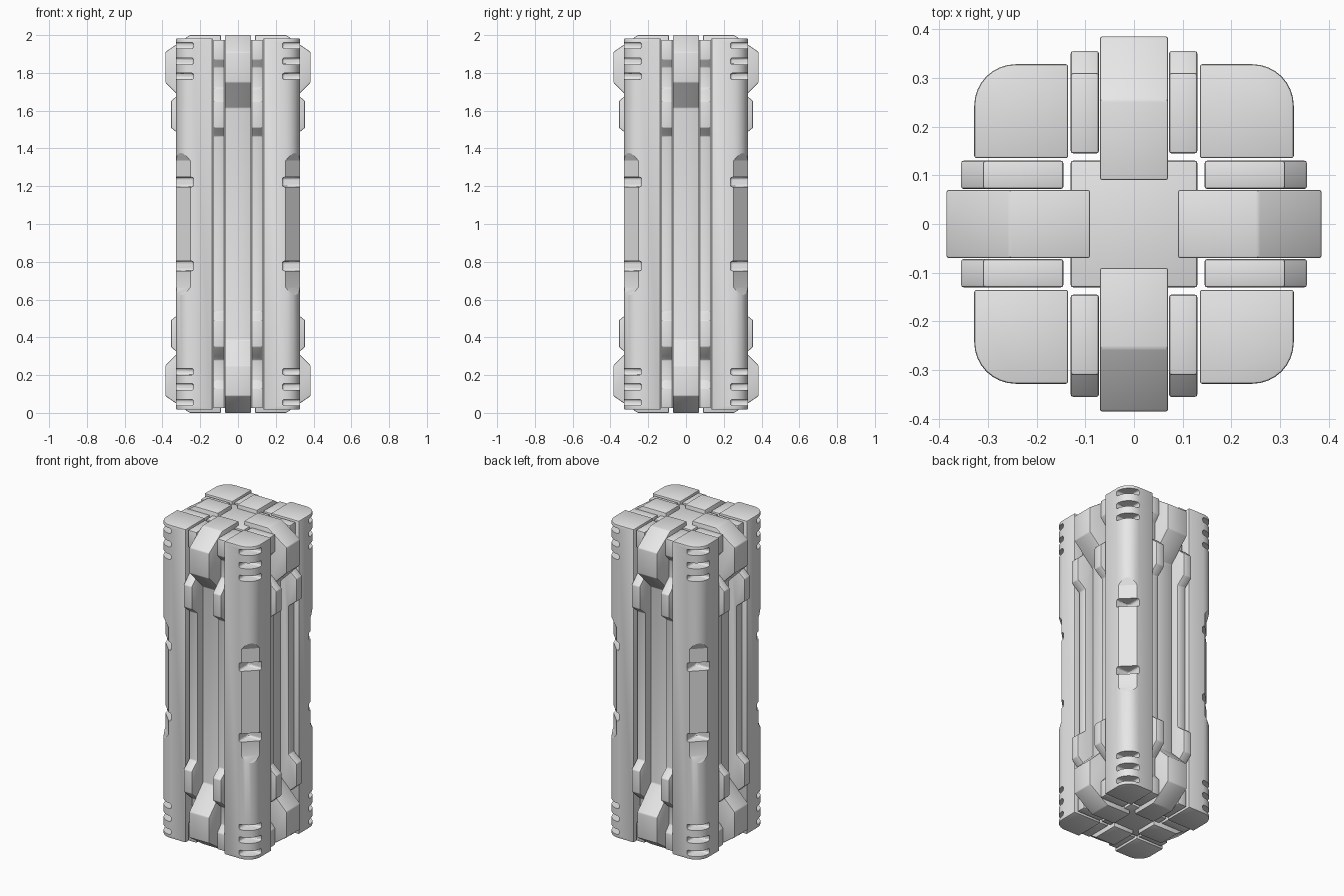
import bpy, bmesh, math
from mathutils import Matrix, Vector

old = bpy.data.objects.get("Cube")
if old:
    bpy.data.objects.remove(old, do_unlink=True)

MID = 1.0  # height of the horizontal symmetry plane

grey = bpy.data.materials.new("light_grey")
grey.use_nodes = True
grey.diffuse_color = (0.8, 0.8, 0.8, 1)
grey.node_tree.nodes["Principled BSDF"].inputs["Base Color"].default_value = (0.8, 0.8, 0.8, 1)


def finish(bm, name):
    bmesh.ops.recalc_face_normals(bm, faces=bm.faces)
    mesh = bpy.data.meshes.new(name)
    bm.to_mesh(mesh)
    bm.free()
    mesh.materials.append(grey)
    ob = bpy.data.objects.new(name, mesh)
    bpy.context.collection.objects.link(ob)
    return ob


def prism(bm, points, offset):
    """Extrude a closed outline along an offset vector."""
    face = bm.faces.new([bm.verts.new(p) for p in points])
    ext = bmesh.ops.extrude_face_region(bm, geom=[face])
    verts = [g for g in ext["geom"] if isinstance(g, bmesh.types.BMVert)]
    bmesh.ops.translate(bm, vec=offset, verts=verts)


def box(bm, lo, hi):
    lo, hi = Vector(lo), Vector(hi)
    m = Matrix.Translation((lo + hi) / 2) @ Matrix.Diagonal((*(hi - lo), 1))
    return bmesh.ops.create_cube(bm, size=1, matrix=m)["verts"]


def activate(ob):
    bpy.ops.object.select_all(action="DESELECT")
    ob.select_set(True)
    bpy.context.view_layer.objects.active = ob


def smooth(ob):
    activate(ob)
    bpy.ops.object.shade_smooth_by_angle(angle=math.radians(30))


def soften(ob, width=0.005):
    activate(ob)
    mod = ob.modifiers.new("soft_edges", "BEVEL")
    mod.width, mod.segments = width, 2
    mod.limit_method, mod.angle_limit = "ANGLE", math.radians(25)
    bpy.ops.object.modifier_apply(modifier=mod.name)
    smooth(ob)


def mirrored(half):
    """Close an upper half profile with its reflection below the middle."""
    return half + [(d, 2 * MID - z) for d, z in reversed(half)]


def around(ob, names):
    """Repeat a part on all four sides, sharing its mesh."""
    base = ob.name
    ob.name = names[0] + "_" + base
    for i, side in enumerate(names[1:], 1):
        dup = ob.copy()
        dup.name = side + "_" + base
        dup.rotation_euler.z = i * math.pi / 2
        bpy.context.collection.objects.link(dup)


def bar(name, half, x0, x1):
    """Front-facing upright bar from a (depth, height) profile."""
    bm = bmesh.new()
    prism(bm, [(x0, -d, z) for d, z in mirrored(half)], (x1 - x0, 0, 0))
    ob = finish(bm, name)
    soften(ob)
    return ob


SIDES = ["front", "left", "back", "right"]
CORNERS = ["back_left", "back_right", "front_right", "front_left"]

# Inner core
bm = bmesh.new()
box(bm, (-0.13, -0.13, 0.025), (0.13, 0.13, 1.975))
soften(finish(bm, "core"))

# Centre beams with a large clamp at each end
beam = [(0.25, 1.615), (0.385, 1.75), (0.385, 1.91), (0.255, 2.0), (0.09, 2.0)]
around(bar("centre_beam", beam, -0.07, 0.07), SIDES)

# Rails on both sides of each beam, with knuckles and end blocks
rail = [(0.3, 1.465), (0.355, 1.51), (0.355, 1.65), (0.3, 1.7), (0.275, 1.72),
        (0.275, 1.83), (0.31, 1.87), (0.31, 1.975), (0.145, 1.975)]
around(bar("left_rail", rail, 0.072, 0.13), SIDES)
around(bar("right_rail", rail, -0.13, -0.072), SIDES)

# Corner column with a rounded outer edge
inner, outer, radius = 0.135, 0.328, 0.085
outline = [(inner, inner), (outer, inner)]
for i in range(9):
    a = i / 8 * math.pi / 2
    c = outer - radius
    outline.append((c + radius * math.cos(a), c + radius * math.sin(a)))
outline.append((inner, outer))
bm = bmesh.new()
prism(bm, [(x, y, 0.017) for x, y in outline], (0, 0, 1.966))
column = finish(bm, "corner_column")
soften(column)

# Cutter for the long flat on the outer edge
bm = bmesh.new()
turn = Matrix.Rotation(math.pi / 4, 3, "Z")
flat = mirrored([(0.41, 1.335), (0.46, 1.445)])
prism(bm, [turn @ Vector((d, -0.2, z)) for d, z in flat], turn @ Vector((0, 0.4, 0)))
cutters = [finish(bm, "flat_cutter")]

# Cutter for the notches, in groups near the ends and a pair at the middle
bm = bmesh.new()
for z, h in [(1.945, 0.034), (1.862, 0.036), (1.782, 0.034), (1.222, 0.052)]:
    for c in (z, 2 * MID - z):
        box(bm, (0.235, 0.235, c - h / 2), (0.45, 0.45, c + h / 2))
bmesh.ops.bevel(bm, geom=bm.edges[:], offset=0.012, segments=3, profile=0.5,
                affect="EDGES")
cutters.append(finish(bm, "notch_cutter"))

for cutter in cutters:
    activate(column)
    cut = column.modifiers.new("cut", "BOOLEAN")
    cut.operation, cut.solver, cut.object = "DIFFERENCE", "EXACT", cutter
    bpy.ops.object.modifier_apply(modifier=cut.name)
    bpy.data.objects.remove(cutter, do_unlink=True)
smooth(column)
around(column, CORNERS)
